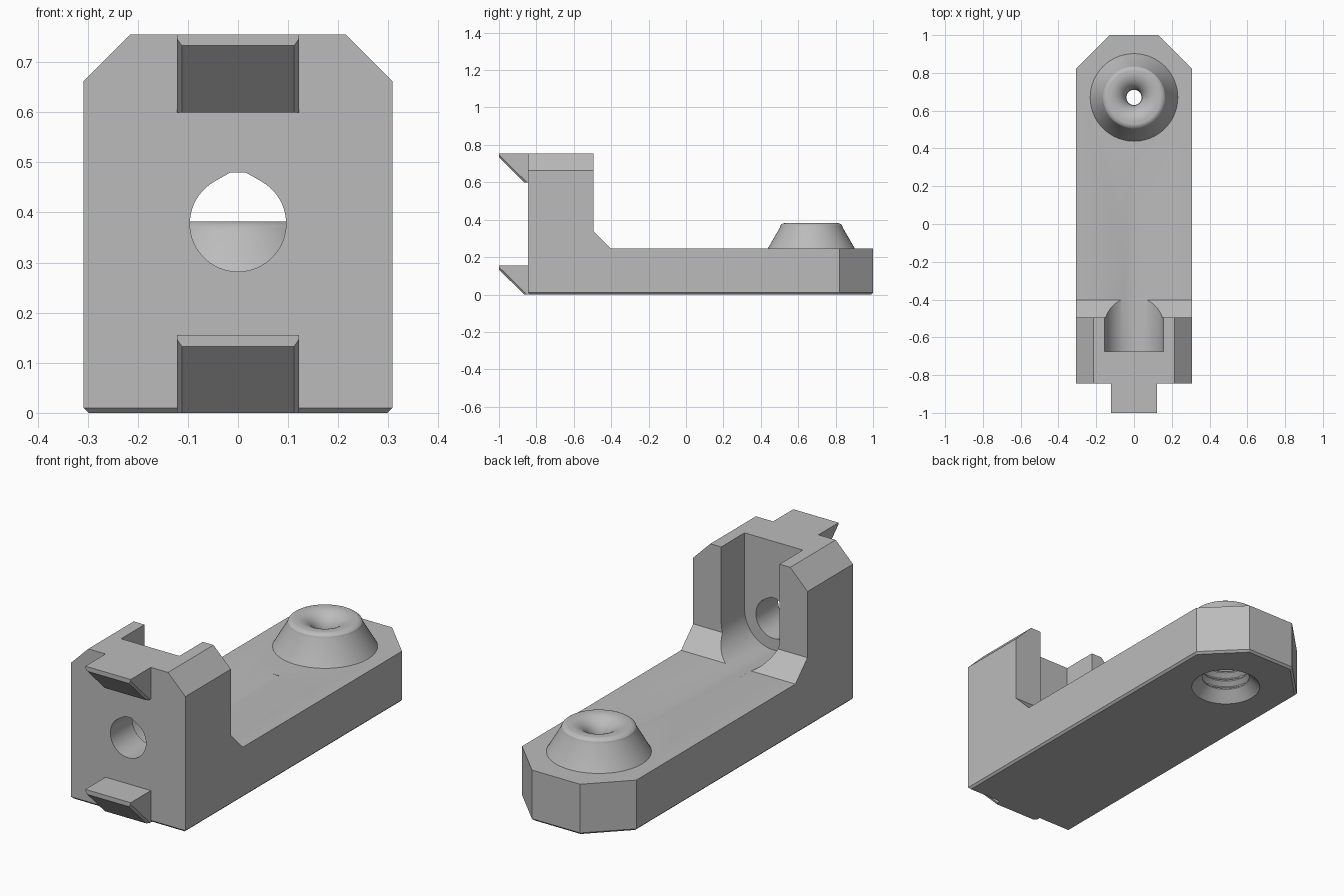
import bpy, bmesh, math
from mathutils import Vector

if "Cube" in bpy.data.objects:
    bpy.data.objects.remove(bpy.data.objects["Cube"], do_unlink=True)

grey = bpy.data.materials.new("plain grey")
grey.use_nodes = True
grey.diffuse_color = (0.5, 0.5, 0.5, 1)
grey.node_tree.nodes["Principled BSDF"].inputs["Base Color"].default_value = (0.5, 0.5, 0.5, 1)


def finish(name, bm):
    bmesh.ops.recalc_face_normals(bm, faces=bm.faces[:])
    mesh = bpy.data.meshes.new(name)
    bm.to_mesh(mesh)
    bm.free()
    mesh.materials.append(grey)
    obj = bpy.data.objects.new(name, mesh)
    bpy.context.collection.objects.link(obj)
    return obj


def prism(points, sweep):
    bm = bmesh.new()
    face = bm.faces.new([bm.verts.new(p) for p in points])
    ext = bmesh.ops.extrude_face_region(bm, geom=[face], use_keep_orig=True)
    verts = [g for g in ext["geom"] if isinstance(g, bmesh.types.BMVert)]
    bmesh.ops.translate(bm, verts=verts, vec=Vector(sweep))
    bmesh.ops.recalc_face_normals(bm, faces=bm.faces[:])
    return bm


def bevel(bm, width, rule):
    edges = [e for e in bm.edges if rule(e.verts[0].co, e.verts[1].co)]
    bmesh.ops.bevel(bm, geom=edges, offset=width, segments=1, affect='EDGES')


def lathe(name, profile, y, segments=64):
    bm = bmesh.new()
    verts = [bm.verts.new((r, y, z)) for r, z in profile]
    edges = [bm.edges.new(pair) for pair in zip(verts, verts[1:])]
    bmesh.ops.spin(bm, geom=verts + edges, cent=(0, y, 0), axis=(0, 0, 1),
                   angle=math.tau, steps=segments, use_duplicate=False)
    bmesh.ops.remove_doubles(bm, verts=bm.verts[:], dist=0.0002)
    return finish(name, bm)


def combine(target, other, operation):
    mod = target.modifiers.new("join", 'BOOLEAN')
    mod.operation, mod.solver, mod.object = operation, 'EXACT', other
    bpy.context.view_layer.objects.active = target
    bpy.ops.object.modifier_apply(modifier=mod.name)
    bpy.data.objects.remove(other, do_unlink=True)


W, TOP, BASE, SCREW_Y = 0.308, 0.755, 0.247, 0.67

# L-shaped body with cut corners and a fine bottom chamfer
side = [(-0.845, 0), (1, 0), (1, BASE), (-0.402, BASE), (-0.495, 0.34), (-0.495, TOP), (-0.845, TOP)]
bm = prism([(-W, y, z) for y, z in side], (2 * W, 0, 0))
bevel(bm, 0.093, lambda a, b: min(a.z, b.z) > 0.75 and abs(a.x - b.x) < 0.01)
bevel(bm, 0.178, lambda a, b: min(a.y, b.y) > 0.99 and abs(a.z - b.z) > 0.1)
bevel(bm, 0.01, lambda a, b: max(a.z, b.z) < 0.001)
body = finish("bracket_body", bm)

# Two front hooks with sloped undersides
for z in (0, 0.6):
    hook = [(-0.82, z), (-0.865, z), (-1, z + 0.133), (-1, z + 0.155), (-0.82, z + 0.155)]
    bm = prism([(-0.122, y, h) for y, h in hook], (0.244, 0, 0))
    bevel(bm, 0.01, lambda a, b: abs(a.y - b.y) > 0.1 and abs(a.z - b.z) > 0.1)
    combine(body, finish("hook", bm), 'UNION')

# Round-bottomed slot behind the upright, rising slightly backwards
R = 0.157
arc = [math.pi * (1 + i / 40) for i in range(41)]
slot = [(R * math.cos(a), -0.675, 0.383 + R * math.sin(a)) for a in arc]
slot += [(R, -0.675, 1), (-R, -0.675, 1)]
combine(body, finish("slot_cutter", prism(slot, (0, 0.975, 0.0195))), 'DIFFERENCE')

# Front hole with a small peaked top
r = 0.096
arc = [math.radians(120 + 300 * i / 50) for i in range(51)]
hole = [(r * math.cos(a), -0.95, 0.378 + r * math.sin(a)) for a in arc]
hole += [(0.015, -0.95, 0.48), (-0.015, -0.95, 0.48)]
combine(body, finish("hole_cutter", prism(hole, (0, 0.4, 0))), 'DIFFERENCE')

# Conical boss with a rounded rim and a dished top
boss = [(0, 0.15), (0.232, 0.15), (0.232, BASE), (0.168, 0.358)]
boss += [(0.139 + 0.033 * math.cos(a), 0.349 + 0.033 * math.sin(a))
         for a in (math.radians(30 + 10 * i) for i in range(1, 8))]
for i in range(11):
    t = i / 10
    boss.append((0.13 - 0.088 * math.sin(t * math.pi / 2), 0.382 - 0.082 * (1 - math.cos(t * math.pi / 2))))
boss.append((0, 0.3))
combine(body, lathe("boss", boss, SCREW_Y), 'UNION')

# Threaded hole from below, narrowing to a pin hole
thread = [(0, -0.05), (0.16, -0.05), (0.16, 0), (0.128, 0.032)]
for i in range(5):
    z = 0.036 + 0.045 * i
    thread += [(0.11, z + 0.014), (0.11, z + 0.02), (0.132, z + 0.036), (0.132, z + 0.041)]
thread += [(0.04, 0.288), (0.04, 0.34), (0, 0.34)]
combine(body, lathe("thread_cutter", thread, SCREW_Y), 'DIFFERENCE')

# Smooth round parts, keep hard edges
bpy.ops.object.select_all(action='DESELECT')
body.select_set(True)
bpy.context.view_layer.objects.active = body
bpy.ops.object.shade_smooth_by_angle(angle=math.radians(25))
